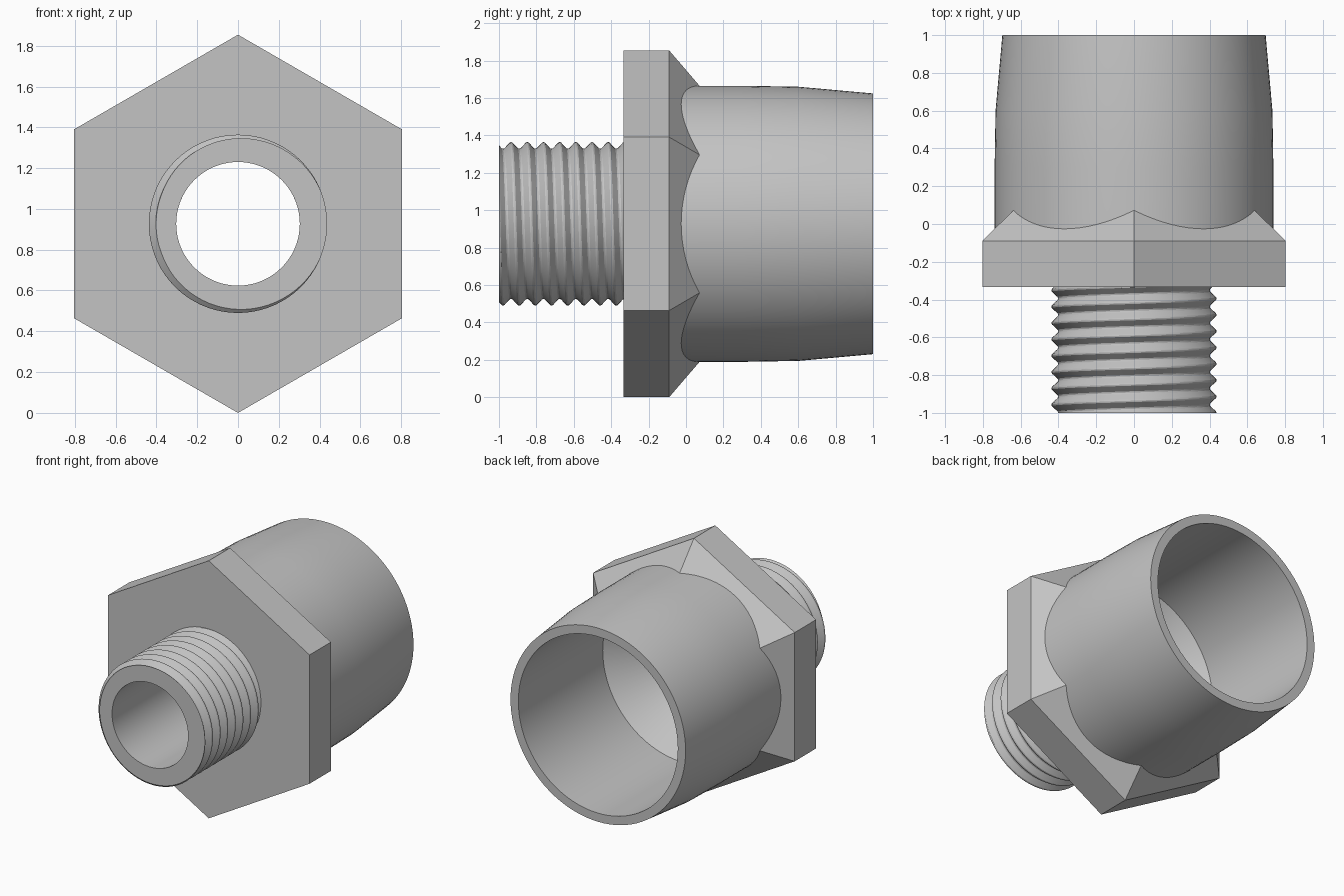
import bpy
import bmesh
import math

if "Cube" in bpy.data.objects:
    bpy.data.objects.remove(bpy.data.objects["Cube"], do_unlink=True)

CENTRE = 0.927       # height of the axis
BORE = 0.303
FRONT, SHOULDER = -1.0, -0.333

grey = bpy.data.materials.new("plain grey")
grey.use_nodes = True
COLOUR = (0.55, 0.55, 0.55, 1)
grey.diffuse_color = COLOUR
grey.node_tree.nodes["Principled BSDF"].inputs["Base Color"].default_value = COLOUR


def around(radius, y, angle):
    """Point on the fitting's axis frame; angle runs from the top towards +x."""
    return (radius * math.sin(angle), y, CENTRE + radius * math.cos(angle))


def build(name, rows, segments, smooth=True):
    """Skin rows of points, each row being a function of the angle."""
    bm = bmesh.new()
    angles = [math.tau * i / segments for i in range(segments + 1)]
    grid = [[bm.verts.new(around(*row(a), a)) for a in angles] for row in rows]
    for low, high in zip(grid, grid[1:]):
        for i in range(segments):
            bm.faces.new((low[i], low[i + 1], high[i + 1], high[i]))
    bmesh.ops.remove_doubles(bm, verts=bm.verts, dist=1e-5)
    bmesh.ops.recalc_face_normals(bm, faces=bm.faces)
    mesh = bpy.data.meshes.new(name)
    bm.to_mesh(mesh)
    bm.free()
    mesh.materials.append(grey)
    obj = bpy.data.objects.new(name, mesh)
    bpy.context.collection.objects.link(obj)
    if smooth:
        bpy.ops.object.select_all(action="DESELECT")
        obj.select_set(True)
        bpy.context.view_layer.objects.active = obj
        bpy.ops.object.shade_smooth_by_angle(angle=math.radians(30))
    return obj


def lathe(name, profile, segments, smooth=True):
    return build(name, [lambda a, p=p: p for p in profile], segments, smooth)


# Rear socket, inner cone and through bore, in one turned profile
lathe("socket_and_bore", [
    (BORE, FRONT), (BORE, -0.29), (0.635, 0.04), (0.635, 1.0),
    (0.697, 1.0), (0.733, 0.6), (0.738, 0.3), (0.738, -0.2),
], 96)

# Hexagonal collar with a tapered rear, open through the middle
lathe("hex_collar", [
    (0.37, SHOULDER), (0.927, SHOULDER), (0.927, -0.09), (0.735, 0.075),
], 6, smooth=False)

# Threaded spigot: helical rows trimmed at both ends
ROOT, CREST, PITCH, STEPS = 0.402, 0.437, 0.0865, 12
START = FRONT + 0.75 * PITCH


def thread_radius(y, angle):
    turn = (y - START) / PITCH - angle / math.tau
    wave = 4 * abs((turn + 0.5) % 1 - 0.5)     # 0 at the crest, 2 at the root
    level = min(1, max(0, (1.75 - wave) / 1.5))
    return ROOT + (CREST - ROOT) * level


def thread_row(k):
    def row(angle):
        y = START + PITCH * (k / STEPS + angle / math.tau)
        y = min(SHOULDER + 0.01, max(FRONT, y))
        return thread_radius(y, angle), y
    return row


turns = math.ceil((SHOULDER - FRONT) / PITCH) + 1
rows = [lambda a: (BORE, FRONT)]               # flat end ring
rows += [thread_row(k) for k in range(-2 * STEPS, turns * STEPS)]
build("threaded_spigot", rows, 72)
